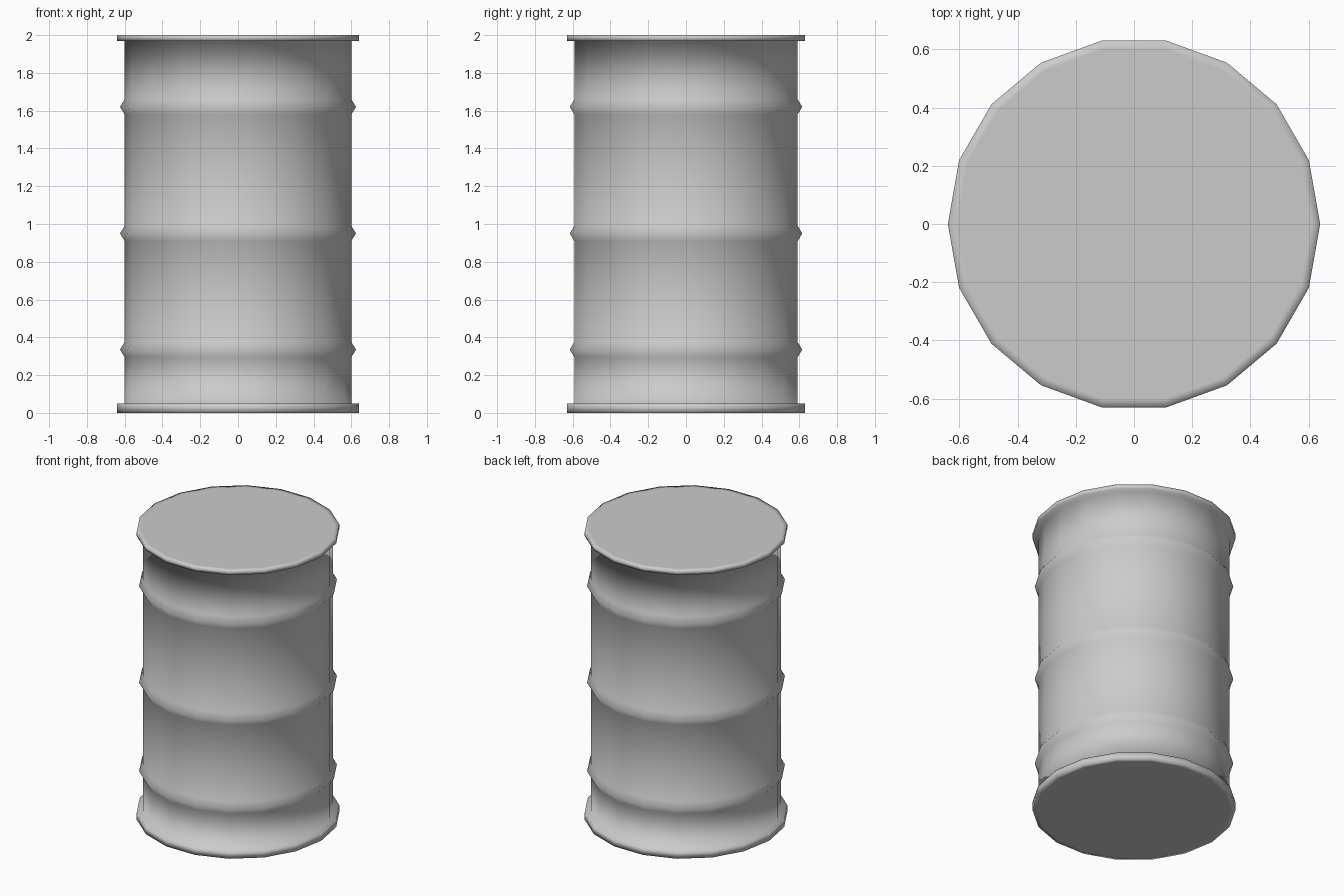
import bpy, bmesh, math

if "Cube" in bpy.data.objects:
    bpy.data.objects.remove(bpy.data.objects["Cube"])

SIDES = 18
R = 0.6

# Side profile (radius, height) from bottom cap edge to top cap edge
profile = [(0.61, 0), (0.64, 0), (0.64, 0.05), (R, 0.05)]
for z in (0.335, 0.95, 1.62):  # raised hoops
    profile += [(R, z - 0.04), (0.625, z), (R, z + 0.04)]
profile += [(R, 1.97), (0.64, 1.97), (0.64, 2.0), (0.61, 2.0)]

# Lathe the profile into rings and bridge them
bm = bmesh.new()
rings = []
for r, z in profile:
    angles = [2 * math.pi * i / SIDES for i in range(SIDES)]
    rings.append([bm.verts.new((r * math.cos(a), r * math.sin(a), z)) for a in angles])
for a, b in zip(rings, rings[1:]):
    for i in range(SIDES):
        j = (i + 1) % SIDES
        bm.faces.new((a[i], a[j], b[j], b[i]))

# Flat lid and base
bm.faces.new(rings[-1])
bm.faces.new(rings[0][::-1])

for f in bm.faces:
    f.smooth = True
mesh = bpy.data.meshes.new("drum")
bm.to_mesh(mesh)
bm.free()
drum = bpy.data.objects.new("drum", mesh)
bpy.context.collection.objects.link(drum)
